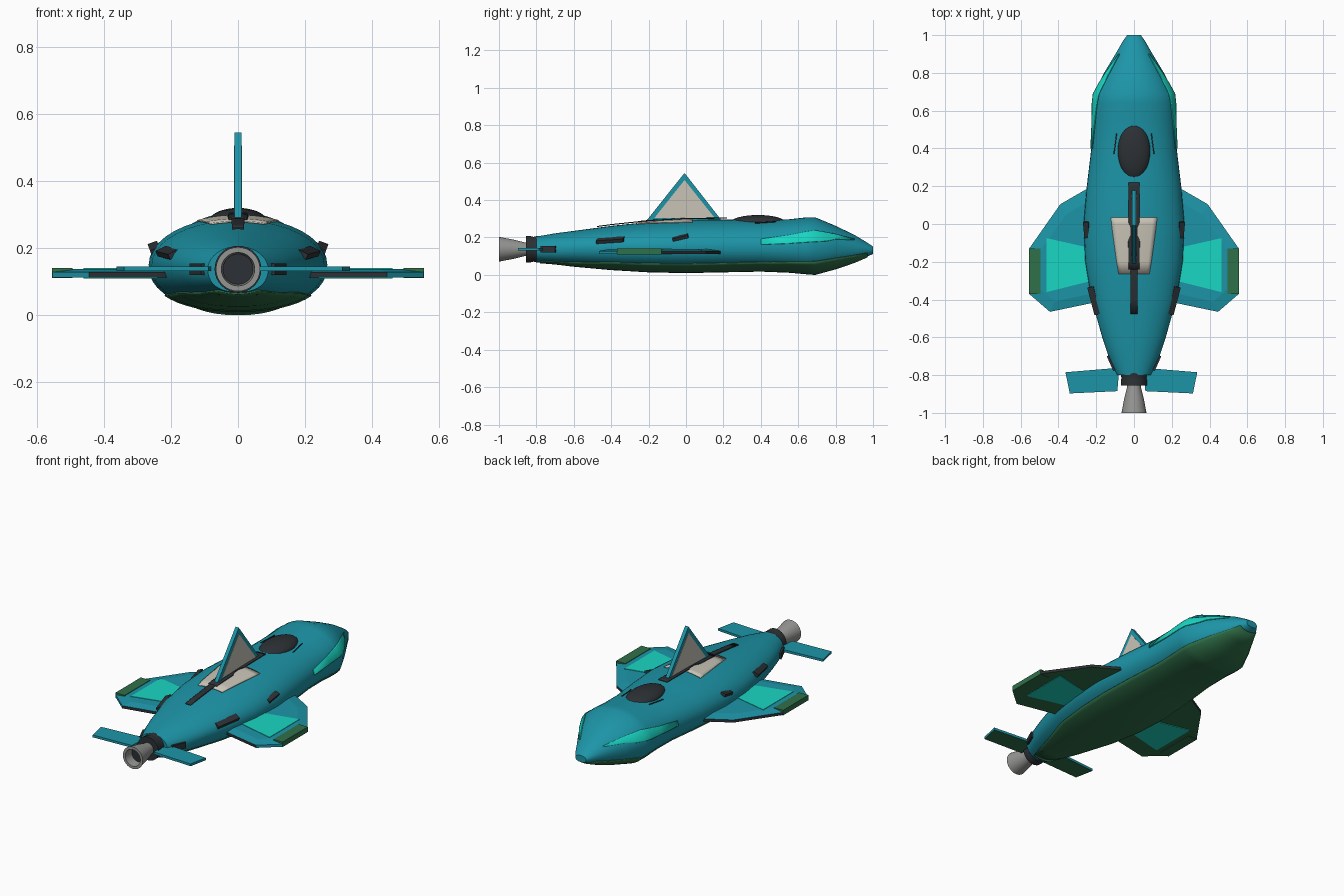
import bpy, bmesh, math
from math import sin, cos, pi, radians, acos
from mathutils import Vector

if "Cube" in bpy.data.objects:
    bpy.data.objects.remove(bpy.data.objects["Cube"])

def mat(name, r, g, b):
    m = bpy.data.materials.new(name)
    m.diffuse_color = (r, g, b, 1)
    m.use_nodes = True
    m.node_tree.nodes["Principled BSDF"].inputs["Base Color"].default_value = m.diffuse_color
    return m

TEAL = mat("teal", 0.012, 0.30, 0.39)
CYAN = mat("cyan", 0.01, 0.68, 0.55)
GREEN = mat("green", 0.028, 0.16, 0.065)
DARK = mat("dark", 0.025, 0.03, 0.035)
CREAM = mat("cream", 0.58, 0.55, 0.47)
GREY = mat("grey", 0.30, 0.30, 0.29)

def make(name, verts, faces, mats, idx=None, smooth=False, thick=0):
    me = bpy.data.meshes.new(name)
    me.from_pydata(verts, [], faces)
    for m in mats:
        me.materials.append(m)
    if idx:
        me.polygons.foreach_set("material_index", idx)
    bm = bmesh.new()
    bm.from_mesh(me)
    bmesh.ops.recalc_face_normals(bm, faces=bm.faces)
    bm.to_mesh(me)
    bm.free()
    ob = bpy.data.objects.new(name, me)
    bpy.context.collection.objects.link(ob)
    if smooth:
        bpy.ops.object.select_all(action='DESELECT')
        ob.select_set(True)
        bpy.context.view_layer.objects.active = ob
        bpy.ops.object.shade_smooth_by_angle(angle=radians(35))
    if thick:
        so = ob.modifiers.new("thickness", 'SOLIDIFY')
        so.thickness, so.offset = thick, 0
    return ob

def loft(name, rings, mats, closed=True, smooth=True, idx=None, thick=0, caps=True):
    n = len(rings[0])
    v = [p for r in rings for p in r]
    f = [(i*n+j, i*n+(j+1) % n, (i+1)*n+(j+1) % n, (i+1)*n+j)
         for i in range(len(rings)-1) for j in range(n if closed else n-1)]
    if closed and caps:
        f += [tuple(range(n)), tuple(range(len(v)-n, len(v)))]
    return make(name, v, f, mats, idx, smooth, thick)

# Hull stations: y, half width, top, bottom, height of widest line
ST = [(-.80, .09, .205, .068, .137), (-.70, .135, .222, .06, .14), (-.6, .168, .235, .048, .145),
      (-.4, .225, .262, .03, .15), (-.2, .258, .283, .018, .15), (0, .267, .294, .014, .15),
      (.2, .25, .296, .018, .15), (.4, .226, .291, .022, .152), (.55, .22, .297, .016, .155),
      (.64, .22, .307, .008, .155), (.69, .215, .308, .004, .155), (.8, .158, .262, .034, .15),
      (.9, .098, .214, .068, .142), (.97, .058, .172, .098, .136), (1, .036, .152, .112, .132)]

def station(y):
    for a, b in zip(ST, ST[1:]):
        if y <= b[0]:
            t = (y-a[0])/(b[0]-a[0])
            return [p+(q-p)*t for p, q in zip(a, b)]
    return ST[-1]

def surf(y, a, off=0):
    y, w, top, bot, zc = station(y)
    c, s = cos(a), sin(a)
    e = 1 if s >= 0 else .87
    x = math.copysign(abs(c)**e, c)*(w+off)
    z = zc + (s*(top-zc+off) if s >= 0 else -abs(s)**e*(zc-bot+off))
    return (x, y, z)

def patch(name, pts, m, off=.003, mirror=1, n=10):
    """Skin panel on the hull; pts = (y, angle from, angle to), y ascending."""
    ys = sorted({p[0] for p in pts} | {s[0] for s in ST if pts[0][0] < s[0] < pts[-1][0]})
    rings = []
    for y in ys:
        for p, q in zip(pts, pts[1:]):
            if p[0] <= y <= q[0]:
                t = (y-p[0])/(q[0]-p[0])
                a, b = p[1]+(q[1]-p[1])*t, p[2]+(q[2]-p[2])*t
                break
        r = [surf(y, a+(b-a)*k/n, off) for k in range(n+1)]
        rings.append([(x*mirror, yy, z) for x, yy, z in r])
    return loft(name, rings, [m], closed=False, thick=.005)

def top_strip(name, pts, m, off):
    out = []
    for y, h in pts:
        a = acos(h/station(y)[1])
        out.append((y, a, pi-a))
    return patch(name, out, m, off)

def box(name, loc, size, m, rot=(0, 0, 0)):
    bpy.ops.mesh.primitive_cube_add(size=1, location=loc, rotation=rot)
    ob = bpy.context.object
    ob.name, ob.scale = name, size
    ob.data.materials.append(m)
    return ob

def slab(name, layers, mats, idx=None):
    return loft(name, layers, mats, smooth=False, idx=idx)

def tube(name, prof, m):
    """Lathe about the engine axis; prof = (y, radius)."""
    return loft(name, [[(r*cos(2*pi*k/32), y, .137+r*sin(2*pi*k/32)) for k in range(32)]
                       for y, r in prof], [m])

# Hull, belly plate and nose cap
loft("hull", [[surf(s[0], 2*pi*k/40) for k in range(40)] for s in ST], [TEAL])
R = radians
patch("belly_plate", [(-.78, R(-60), R(-120)), (-.4, R(-40), R(-140)), (.45, R(-36), R(-144)),
                      (.69, R(-30), R(-150)), (.97, R(-25), R(-155))], GREEN, .002, n=16)
box("nose_cap", (0, .993, .128), (.05, .014, .026), DARK)

# Canopy
bpy.ops.mesh.primitive_uv_sphere_add(segments=32, ring_count=16, radius=1, location=(0, .385, .28))
canopy = bpy.context.object
canopy.name, canopy.scale = "canopy", (.086, .146, .04)
canopy.data.materials.append(DARK)
bpy.ops.object.shade_smooth()

# Top panel, fin slot and fin
top_strip("top_panel", [(-.265, .08), (.035, .12)], CREAM, .003)
top_strip("slot_tail", [(-.475, .017), (-.05, .017)], DARK, .007)
top_strip("fin_slot", [(-.24, .027), (-.09, .03), (-.06, .018), (-.02, .018), (.01, .028), (.22, .028)], DARK, .008)

def fin(name, tri, h, m):
    slab(name, [[(x, y, z) for y, z in tri] for x in (-h, h)], [m])
fin("dorsal_fin", [(-.215, .285), (.195, .285), (-.008, .545)], .011, TEAL)
fin("dorsal_fin_panel", [(-.17, .303), (.155, .303), (-.008, .507)], .0125, CREAM)

WING = [(.2, .20), (.26, .18), (.39, .105), (.555, -.13), (.555, -.37), (.445, -.465), (.23, -.42), (.2, -.41)]
WIN = [(.2, .13), (.26, .11), (.36, .05), (.49, -.13), (.49, -.35), (.42, -.41), (.23, -.37), (.2, -.37)]
PANEL = [(.24, -.125), (.462, -.075), (.462, -.36), (.24, -.305)]
TIP = [(.495, -.13), (.556, -.13), (.556, -.37), (.495, -.37)]
for s, side in ((1, "right"), (-1, "left")):
    def lay(pts, z, dx=0):
        return [(s*(x+dx), y, z) for x, y in pts]
    # Wing: dark edges, teal top, green underside
    edge = [1, 1, 1, 0, 0, 1, 1, 0]
    slab(side+"_wing", [lay(WING, .112), lay(WING, .128), lay(WIN, .138)],
         [TEAL, DARK, GREEN], edge + [0]*8 + [2, 0])
    slab(side+"_wing_panel", [lay(PANEL, .109), lay(PANEL, .1405)], [CYAN])
    slab(side+"_wing_tip", [lay(TIP, .11), lay(TIP, .1405)], [GREEN])
    # Tail fin
    TF = [(.05, -.76), (.12, -.767), (.335, -.785), (.312, -.897), (.06, -.885)]
    dx = 0 if s > 0 else .028
    slab(side+"_tail_fin", [lay(TF, .131, dx), lay(TF, .145, dx)],
         [TEAL, GREEN], [0]*5 + [1, 0])
    # Nose stripe and canopy trim
    patch(side+"_nose_stripe", [(.4, R(4), R(16)), (.55, R(5), R(23)), (.69, R(8), R(32)), (.75, R(12), R(34)),
                                (.9, R(37), R(41))], CYAN, .003, s)
    patch(side+"_canopy_trim", [(.37, R(62), R(63)), (.48, R(65.5), R(66.5))], DARK, .003, s, 2)
    # Side vents
    box(side+"_rear_vent", (s*.209, -.405, .186), (.036, .15, .018), DARK, (R(4), R(s*25), R(s*-13)))
    box(side+"_mid_vent", (s*.25, -.03, .2), (.03, .085, .016), DARK, (R(14), R(s*20), 0))
    box(side+"_tail_vent", (s*.118, -.735, .137), (.02, .085, .035), DARK, (0, 0, R(s*-24)))

# Engine
tube("engine_collar", [(-.78, .07), (-.80, .07), (-.815, .066), (-.83, .07), (-.855, .07)], DARK)
tube("nozzle", [(-.84, .034), (-.87, .038), (-.92, .051), (-1, .066), (-1, .05), (-.93, .045)], GREY)
tube("nozzle_core", [(-.945, .0455), (-.925, .0455)], DARK)
for x in (-.05, 0, .05):
    box("belly_stud", (x, -.70, .061 + abs(x)*.06), (.02, .016, .008), DARK)
